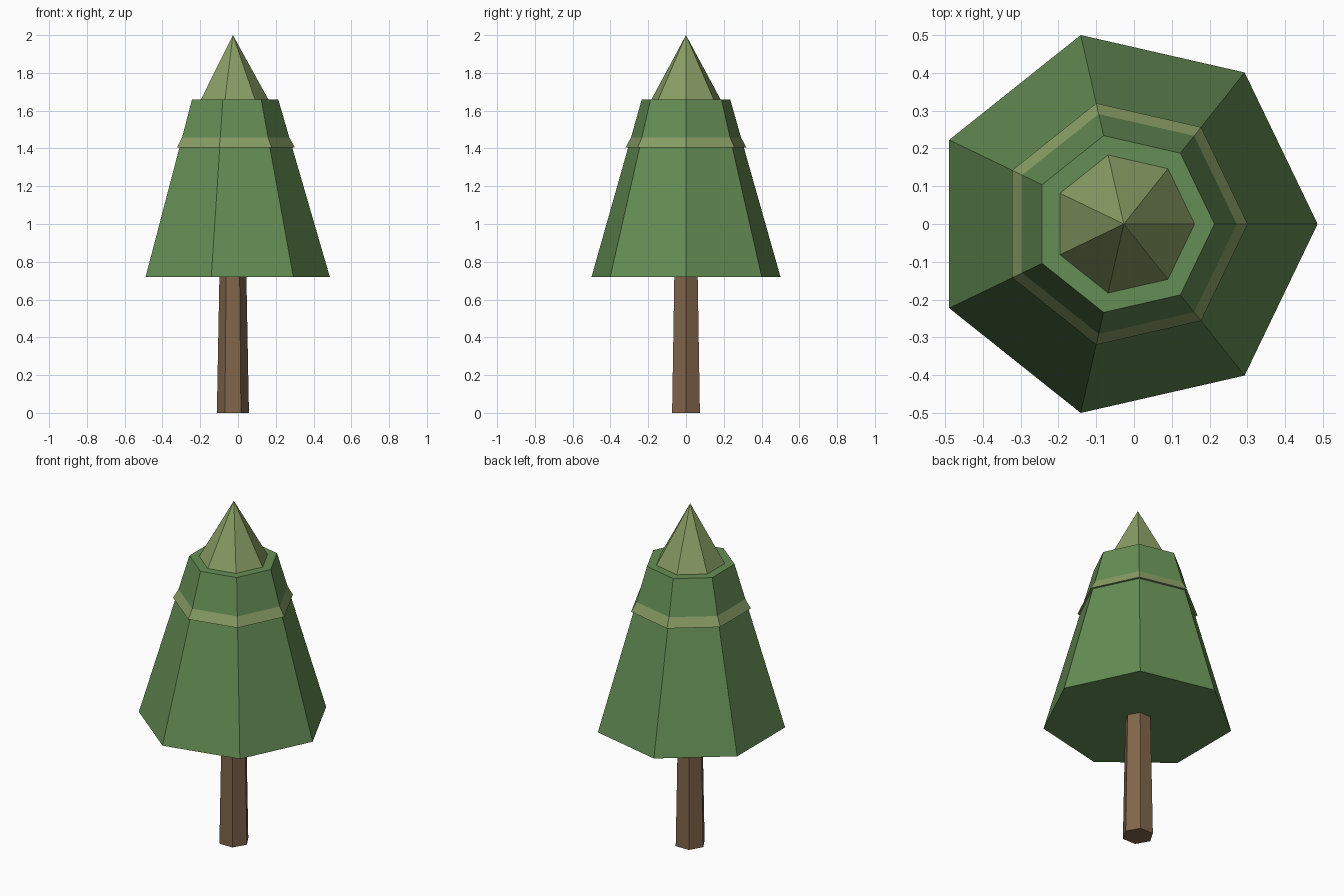
import bpy

if "Cube" in bpy.data.objects:
    bpy.data.objects.remove(bpy.data.objects["Cube"])

CX = -0.027  # shared axis of the tree


def material(name, color):
    mat = bpy.data.materials.new(name)
    mat.diffuse_color = color
    mat.use_nodes = True
    mat.node_tree.nodes["Principled BSDF"].inputs["Base Color"].default_value = mat.diffuse_color
    return mat


def tapered(name, sides, r_bottom, r_top, z0, z1, mat):
    """Closed, flat-faced taper with one corner pointing along +x."""
    bpy.ops.mesh.primitive_cone_add(vertices=sides, radius1=r_bottom, radius2=r_top,
                                    depth=z1 - z0, location=(CX, 0, (z0 + z1) / 2))
    obj = bpy.context.object
    obj.name = name
    # the primitive starts with a corner on +y, turn it to +x
    obj.rotation_euler.z = -1.5707963
    bpy.ops.object.transform_apply(location=False, rotation=True, scale=False)
    obj.data.materials.append(mat)
    return obj


bark = material("bark", (0.22, 0.13, 0.07, 1))
green = material("foliage_green", (0.13, 0.27, 0.09, 1))
light_green = material("foliage_light_green", (0.25, 0.34, 0.13, 1))

# Trunk, its top tucked into the foliage
tapered("trunk", 6, 0.085, 0.070, 0.0, 0.80, bark)
# Wide truncated lower foliage
tapered("lower_foliage", 7, 0.513, 0.240, 0.72, 1.66, green)
# Pointed crown whose rim pokes out of the lower foliage as a band
tapered("crown", 7, 0.328, 0.0, 1.405, 2.0, light_green)
